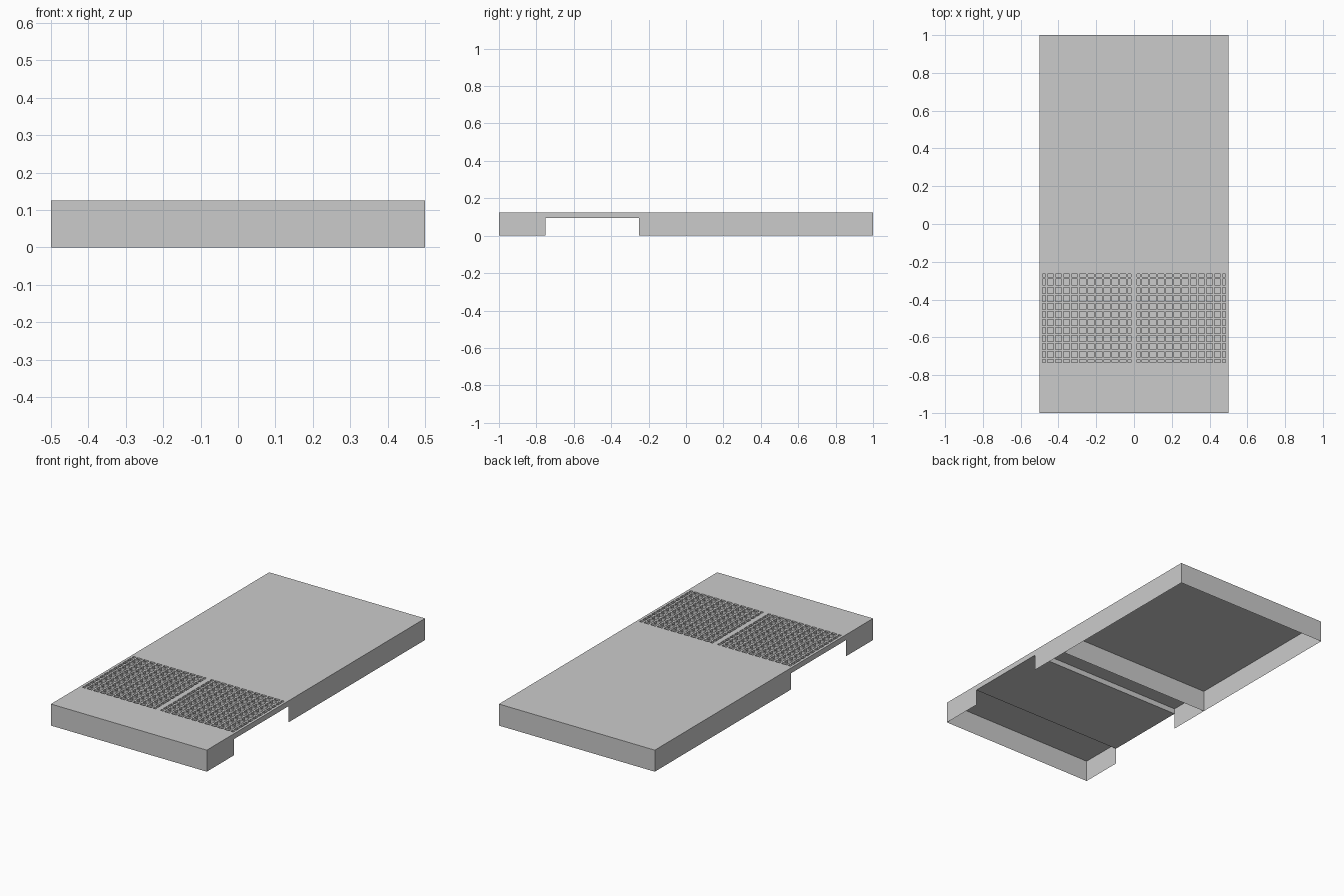
import bpy, bmesh

if "Cube" in bpy.data.objects:
    bpy.data.objects.remove(bpy.data.objects["Cube"])

W, L, H = 0.5, 1.0, 0.125      # half width, half length, height
SLAB = 0.094                   # underside of the bridge over the channel
Y0, Y1 = -0.75, -0.25          # channel extent
RIM, BARS, BAR = 0.0156, 11, 0.0107

grey = bpy.data.materials.new("plain grey")
grey.diffuse_color = (0.6, 0.6, 0.6, 1)
grey.use_nodes = True
grey.node_tree.nodes["Principled BSDF"].inputs["Base Color"].default_value = grey.diffuse_color


def finish(name, bm):
    bmesh.ops.remove_doubles(bm, verts=bm.verts, dist=1e-5)
    mesh = bpy.data.meshes.new(name)
    bm.to_mesh(mesh)
    bm.free()
    mesh.materials.append(grey)
    obj = bpy.data.objects.new(name, mesh)
    bpy.context.collection.objects.link(obj)


def quad(bm, *pts):
    return bm.faces.new([bm.verts.new(p) for p in pts])


def wall_x(bm, y, x0, x1, z0, z1):
    """Upright sheet along x; faces -y when x0 < x1."""
    quad(bm, (x0, y, z0), (x1, y, z0), (x1, y, z1), (x0, y, z1))


def wall_y(bm, x, y0, y1, z0, z1):
    """Upright sheet along y; faces +x when y0 < y1."""
    quad(bm, (x, y0, z0), (x, y1, z0), (x, y1, z1), (x, y0, z1))


def deck(bm, y0, y1):
    quad(bm, (-W, y0, H), (W, y0, H), (W, y1, H), (-W, y1, H))


def side_walls(bm, y0, y1, z0):
    wall_y(bm, W, y0, y1, z0, H)
    wall_y(bm, -W, y1, y0, z0, H)


# Front section, open underneath
bm = bmesh.new()
deck(bm, -L, Y0)
side_walls(bm, -L, Y0, 0)
wall_x(bm, -L, -W, W, 0, H)
finish("front_section", bm)

# Rear section, open underneath, with an inner cross wall
bm = bmesh.new()
deck(bm, Y1, 0)
deck(bm, 0, L)
side_walls(bm, Y1, 0, 0)
side_walls(bm, 0, L, 0)
wall_x(bm, L, W, -W, 0, H)
wall_x(bm, 0, W, -W, 0, H)
finish("rear_section", bm)


def panel_breaks(a, b):
    """Alternating hole and bar edges, with half holes at both ends."""
    pitch = (b - a) / BARS
    out = [a]
    for i in range(BARS):
        c = a + (i + 0.5) * pitch
        out += [c - BAR / 2, c + BAR / 2]
    return out + [b]


# Grated bridge: two panels of square pockets side by side
bm = bmesh.new()
ys = [Y0] + panel_breaks(Y0 + RIM, Y1 - RIM) + [Y1]
for x0, x1 in ((-W, 0), (0, W)):
    xs = [x0] + panel_breaks(x0 + RIM, x1 - RIM) + [x1]
    for i in range(len(xs) - 1):
        for j in range(len(ys) - 1):
            a, b, c, d = xs[i], xs[i + 1], ys[j], ys[j + 1]
            if i % 2 and j % 2:      # pocket walls, facing inward
                wall_x(bm, c, b, a, SLAB, H)
                wall_x(bm, d, a, b, SLAB, H)
                wall_y(bm, a, c, d, SLAB, H)
                wall_y(bm, b, d, c, SLAB, H)
            else:                    # bars and rim
                quad(bm, (a, c, H), (b, c, H), (b, d, H), (a, d, H))
side_walls(bm, Y0, Y1, SLAB)
wall_x(bm, Y0, -W, W, SLAB, H)
wall_x(bm, Y1, W, -W, SLAB, H)
finish("grate", bm)

# Underside closing the pockets
bm = bmesh.new()
quad(bm, (-W, Y1, SLAB), (W, Y1, SLAB), (W, Y0, SLAB), (-W, Y0, SLAB))
finish("grate_floor", bm)
